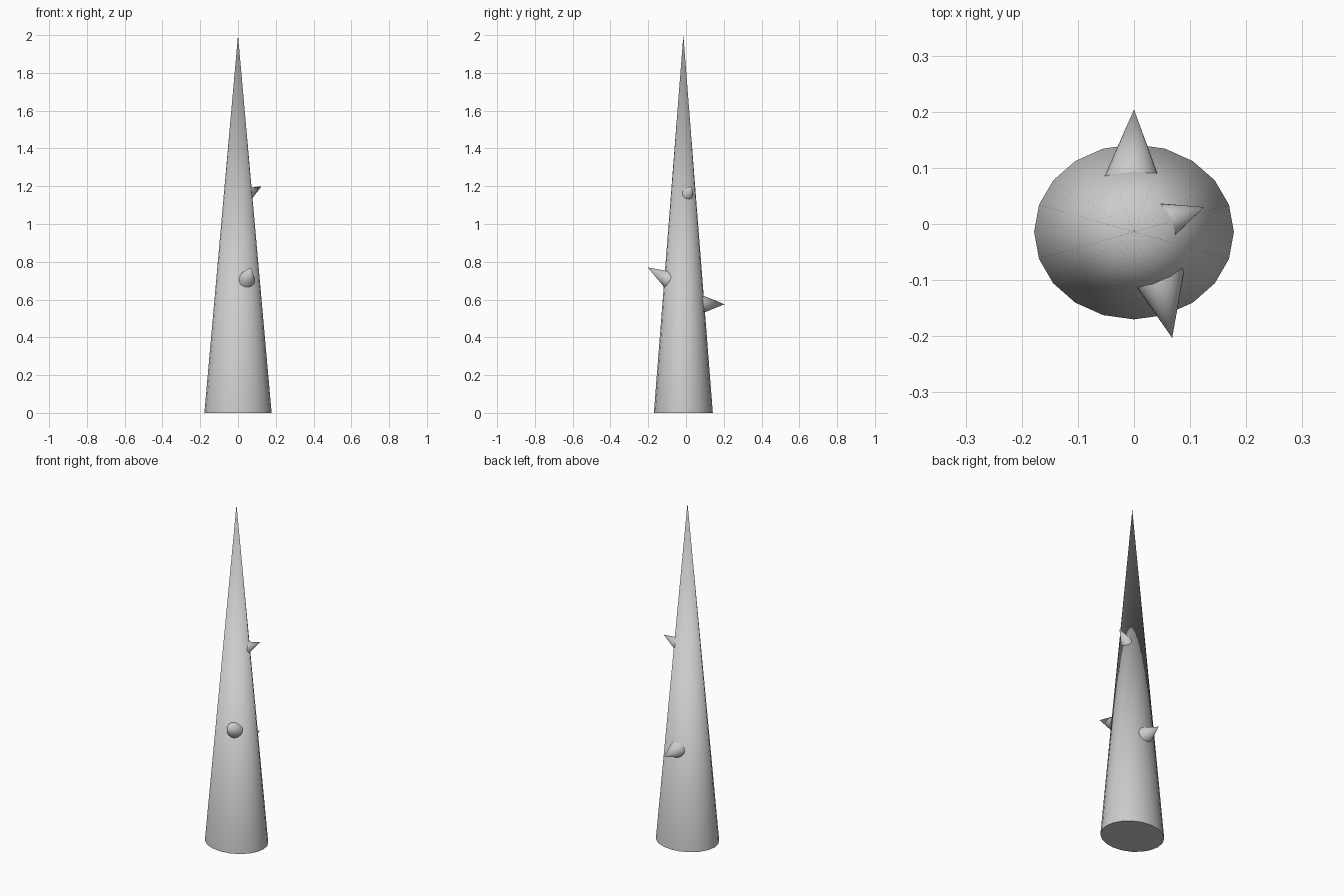
import bpy, math
from mathutils import Vector

if "Cube" in bpy.data.objects:
    bpy.data.objects.remove(bpy.data.objects["Cube"])


def cone(name, base, tip, radius, sides=20, squash=1.0):
    """Smooth cone with its base disc at one point and its apex at another."""
    base, tip = Vector(base), Vector(tip)
    axis = tip - base
    bpy.ops.mesh.primitive_cone_add(vertices=sides, radius1=radius, radius2=0,
                                    depth=axis.length, location=(base + tip) / 2)
    ob = bpy.context.object
    ob.name = name
    ob.rotation_euler = axis.to_track_quat('Z', 'Y').to_euler()
    if squash != 1.0:
        ob.rotation_euler = (0, 0, 0)
        ob.scale.y = squash
    bpy.ops.object.transform_apply(location=False, rotation=True, scale=True)
    bpy.ops.object.shade_smooth_by_angle(angle=math.radians(40))
    return ob


# Tall tapering stem, slightly oval in plan
cone("stem", (0, -0.014, 0), (0, -0.014, 2.0), 0.178, squash=0.156 / 0.178)

# Thorns: base centre buried in the stem, pointed tip outside
thorns = {
    "back_thorn": ((-0.004, 0.078, 0.575), (0, 0.204, 0.575), 0.051),
    "front_thorn": ((0.044, -0.093, 0.706), (0.068, -0.203, 0.77), 0.046),
    "side_thorn": ((0.049, 0.003, 1.156), (0.125, 0.03, 1.2), 0.036),
}
for name, (base, tip, radius) in thorns.items():
    cone(name, base, tip, radius)
